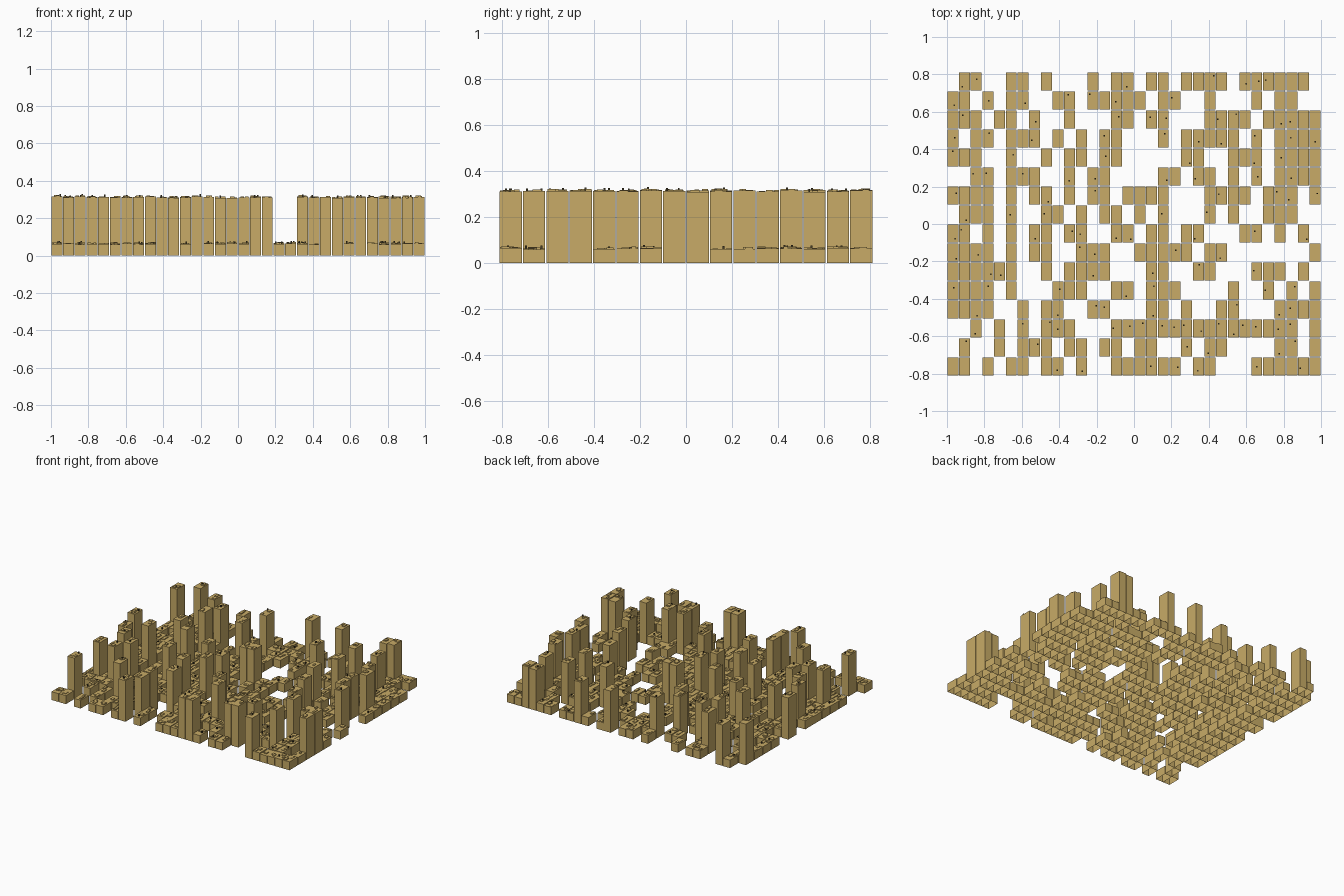
import bpy, bmesh, random

if "Cube" in bpy.data.objects:
    bpy.data.objects.remove(bpy.data.objects["Cube"])

random.seed(4)

# City plan, back row first: # = low block, T = tower, . = empty lot
PLAN = [
    ".#T..##.#...#.##.T#.#T##.##TT##.",
    "T#.#.T#..##.T####.##..#...#.##..",
    "###.##.T..T...##.##...###T.#T###",
    "#.##.#T#.#.T.##...#.#T###.#.####",
    "###..#..#.##.##.....##..#T#.#T##",
    "..##.T##..#.##....##.##.#.#.##T#",
    "T###.#.T#.#.##.TT##...##T#.##T.#",
    ".##T.#..##.T.##.#.#...#.#..##T..",
    "#T.#.#.##.##..T#.##.##...T#.#.T.",
    "##T#.#.#T..##T..#####.##.......#",
    "####T#..#.#T##...##..##...T##.#.",
    "#T#T.#...###..##.T##....#..T.#.#",
    "####..#.##..T#...#T.#..##...##TT",
    "..#.#.T.##T...########T#T##T##.T",
    ".T..#.###.T#.##.##..#.TT....##.#",
    "##.#.##.#T.#..###TT#.##...T#####",
]
COLS, ROWS = 32, 16
PX, PY = 2 / COLS, 1.624 / ROWS
W, D = 0.0585, 0.0965


def material(name, colour):
    m = bpy.data.materials.new(name)
    m.diffuse_color = colour
    m.use_nodes = True
    m.node_tree.nodes["Principled BSDF"].inputs["Base Color"].default_value = m.diffuse_color
    return m


tan = material("tan", (0.58, 0.41, 0.135, 1))
dark = material("dark", (0.06, 0.045, 0.02, 1))


def box(bm, x, y, z0, w, d, h):
    """Box open underneath, standing at z0."""
    vs = [bm.verts.new((x + sx * w / 2, y + sy * d / 2, z))
          for z in (z0, z0 + h)
          for sx, sy in ((-1, -1), (1, -1), (1, 1), (-1, 1))]
    for i in range(4):
        j = (i + 1) % 4
        bm.faces.new((vs[i], vs[j], vs[j + 4], vs[i + 4]))
    bm.faces.new(vs[4:])


def finish(bm, name, mat):
    me = bpy.data.meshes.new(name)
    bm.to_mesh(me)
    bm.free()
    me.materials.append(mat)
    bpy.context.collection.objects.link(bpy.data.objects.new(name, me))


low, tall, roof, mast = (bmesh.new() for _ in range(4))
for r, line in enumerate(PLAN):
    y = 0.812 - PY * (r + 0.5)
    for c, lot in enumerate(line):
        if lot == ".":
            continue
        x = -1 + PX * (c + 0.5)
        # main block
        h = (0.308 if lot == "T" else 0.058) + random.uniform(0, 0.008)
        box(tall if lot == "T" else low, x, y, 0, W, D, h)
        # rooftop units
        for _ in range(2):
            w, d = random.uniform(0.012, 0.026), random.uniform(0.018, 0.04)
            box(roof, x + random.uniform(-1, 1) * (W - w) / 2,
                y + random.uniform(-1, 1) * (D - d) / 2, h, w, d,
                random.uniform(0.003, 0.008))
        # rooftop mast
        if random.random() < 0.45:
            box(mast, x + random.uniform(-0.02, 0.02),
                y + random.uniform(-0.035, 0.035), h, 0.008, 0.008, 0.013)

finish(low, "low_blocks", tan)
finish(tall, "towers", tan)
finish(roof, "rooftop_units", tan)
finish(mast, "rooftop_masts", dark)
